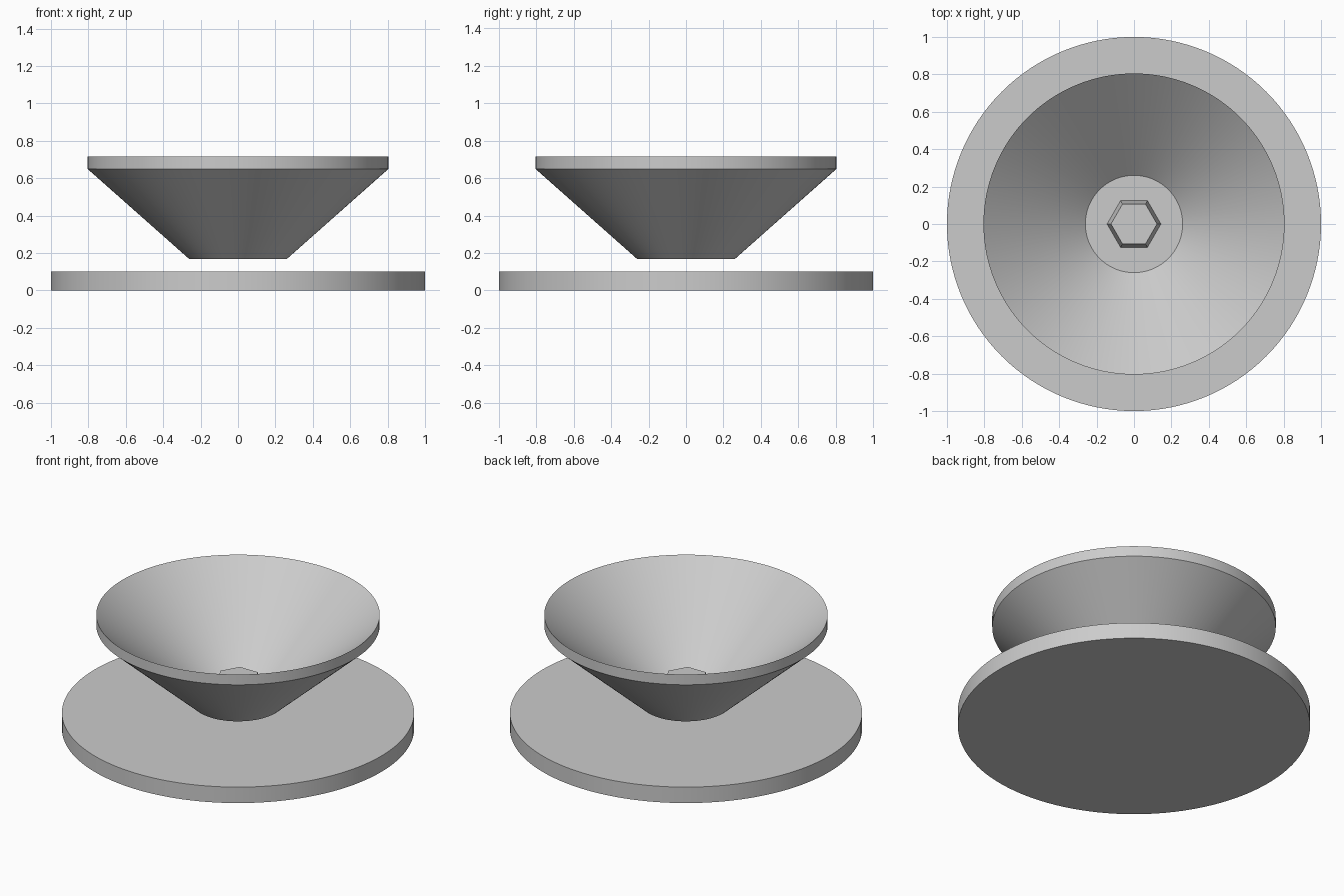
import bpy
import bmesh
import math

cube = bpy.data.objects.get("Cube")
if cube:
    bpy.data.objects.remove(cube, do_unlink=True)

grey = bpy.data.materials.new("light grey")
grey.use_nodes = True
colour = (0.6, 0.6, 0.6, 1)
grey.diffuse_color = colour
grey.node_tree.nodes["Principled BSDF"].inputs["Base Color"].default_value = colour


def lathe(name, profile, sides):
    """Revolve a closed (radius, height) profile; radius 0 makes a flat cap."""
    bm = bmesh.new()
    points = [bm.verts.new((r, 0, z)) for r, z in profile]
    edges = [bm.edges.new(pair) for pair in zip(points, points[1:])]
    bmesh.ops.spin(bm, geom=points + edges, cent=(0, 0, 0), axis=(0, 0, 1),
                   angle=math.tau, steps=sides, use_duplicate=False)
    bmesh.ops.remove_doubles(bm, verts=bm.verts[:], dist=0.0001)
    bmesh.ops.recalc_face_normals(bm, faces=bm.faces[:])
    mesh = bpy.data.meshes.new(name)
    bm.to_mesh(mesh)
    bm.free()
    mesh.materials.append(grey)
    part = bpy.data.objects.new(name, mesh)
    bpy.context.collection.objects.link(part)
    bpy.ops.object.select_all(action="DESELECT")
    part.select_set(True)
    bpy.context.view_layer.objects.active = part
    bpy.ops.object.shade_smooth_by_angle(angle=math.radians(30))
    return part


# Round base plate
lathe("base_plate", [(0, 0), (1, 0), (1, 0.1), (0, 0.1)], 128)

# Flared bowl hovering over the plate, with a sharp upper rim
bottom, rim, wall = 0.167, 0.65, 0.065
lathe("bowl", [(0, bottom), (0.26, bottom), (0.805, rim), (0.805, rim + wall),
               (0.26, bottom + wall), (0, bottom + wall)], 128)

# Tapered hexagonal boss on the bowl floor
floor = bottom + wall
lathe("hex_boss", [(0, floor), (0.144, floor), (0.123, 0.33), (0, 0.33)], 6)
